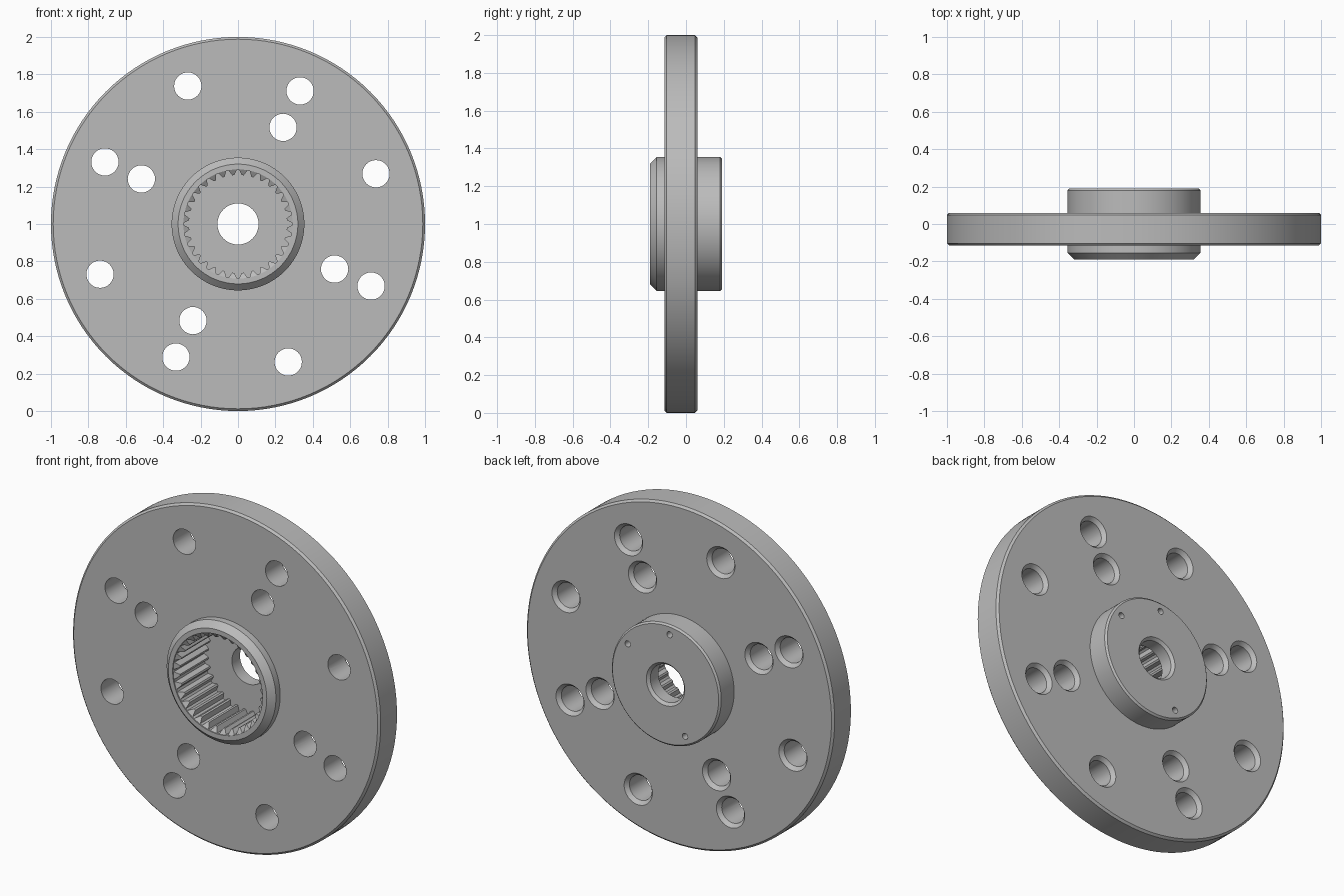
import bpy, bmesh
from math import cos, sin, pi, radians
from mathutils import Matrix

if "Cube" in bpy.data.objects:
    bpy.data.objects.remove(bpy.data.objects["Cube"])

steel = bpy.data.materials.new("satin grey metal")
steel.use_nodes = True
GREY = (0.5, 0.5, 0.5, 1)
steel.diffuse_color = GREY
steel.node_tree.nodes["Principled BSDF"].inputs["Base Color"].default_value = GREY


def add_object(name, bm):
    bmesh.ops.recalc_face_normals(bm, faces=bm.faces)
    mesh = bpy.data.meshes.new(name)
    bm.to_mesh(mesh)
    bm.free()
    mesh.materials.append(steel)
    obj = bpy.data.objects.new(name, mesh)
    bpy.context.collection.objects.link(obj)
    return obj


def loft(name, rings, x=0, z=1):
    """Close a solid through rings of (y, [(radius, angle), ...])."""
    bm = bmesh.new()
    loops = [[bm.verts.new((x + r * cos(a), y, z + r * sin(a))) for r, a in pts]
             for y, pts in rings]
    for lower, upper in zip(loops, loops[1:]):
        n = len(lower)
        for i in range(n):
            j = (i + 1) % n
            bm.faces.new((lower[i], lower[j], upper[j], upper[i]))
    bm.faces.new(loops[0])
    bm.faces.new(loops[-1])
    return add_object(name, bm)


def lathe(name, profile, segments, x=0, z=1):
    """Revolve (radius, y) points about an axis along y."""
    turns = [2 * pi * i / segments for i in range(segments)]
    return loft(name, [(y, [(r, a) for a in turns]) for r, y in profile], x, z)


def polar(radius, degrees):
    a = radians(degrees)
    return radius * cos(a), 1 + radius * sin(a)


# Flange plate and hub turned as one body
FRONT, BACK = -0.19, 0.19
flange = lathe("hub_flange", [
    (0.32, FRONT), (0.355, -0.155), (0.355, -0.115), (0.988, -0.115),
    (1, -0.103), (1, 0.048), (0.988, 0.06), (0.355, 0.06),
    (0.355, 0.18), (0.345, BACK)], 128)

cutters = []

# Splined bore with a tapered lead-in
TEETH = 32
ROOT, TIP, FLOOR = 0.29, 0.262, 0.1
step = 2 * pi / TEETH
spline = [(r, (k + f) * step) for k in range(TEETH)
          for r, f in ((ROOT, -0.12), (ROOT, 0.12), (TIP, 0.4), (TIP, 0.6))]
cutters.append(loft("spline_cutter", [(-0.25, spline), (FLOOR, spline)]))
cutters.append(lathe("lead_in_cutter", [
    (0.292, -0.25), (0.292, FRONT + 0.006), (0.255, FRONT + 0.03)], 96))

# Centre hole, chamfered at the back
cutters.append(lathe("centre_hole_cutter", [
    (0.11, 0), (0.11, BACK - 0.015), (0.125, BACK), (0.125, 0.3)], 48))

# Bolt holes on two circles, countersunk at the back
bolts = [(0.785, 20 + 45 * k) for k in range(8)]
bolts += [(0.57, 65 + 90 * k) for k in range(4)]
for radius, angle in bolts:
    x, z = polar(radius, angle)
    cutters.append(lathe("bolt_hole_cutter", [
        (0.073, -0.3), (0.073, 0.038), (0.092, 0.06), (0.092, 0.3)], 32, x, z))

# Small blind pin holes in the back of the hub
for angle in (35, 95, 245):
    x, z = polar(0.3, angle)
    cutters.append(lathe("pin_hole_cutter", [(0.018, 0.12), (0.018, 0.3)], 16, x, z))

# Timing notch in the front lip
bm = bmesh.new()
bmesh.ops.create_cube(bm, size=1)
x, z = polar(0.287, 245)
bm.transform(Matrix.Translation((x, FRONT, z)) @ Matrix.Rotation(radians(-245), 4, "Y")
             @ Matrix.Diagonal((0.05, 0.05, 0.018, 1)))
cutters.append(add_object("notch_cutter", bm))

# Cut everything, then discard the cutters
bpy.context.view_layer.objects.active = flange
flange.select_set(True)
for cutter in cutters:
    cutter.hide_render = True
    cut = flange.modifiers.new("cut", "BOOLEAN")
    cut.operation = "DIFFERENCE"
    cut.solver = "EXACT"
    cut.object = cutter
    bpy.ops.object.modifier_apply(modifier=cut.name)
    bpy.data.objects.remove(cutter)

bpy.ops.object.shade_smooth_by_angle(angle=radians(25))
